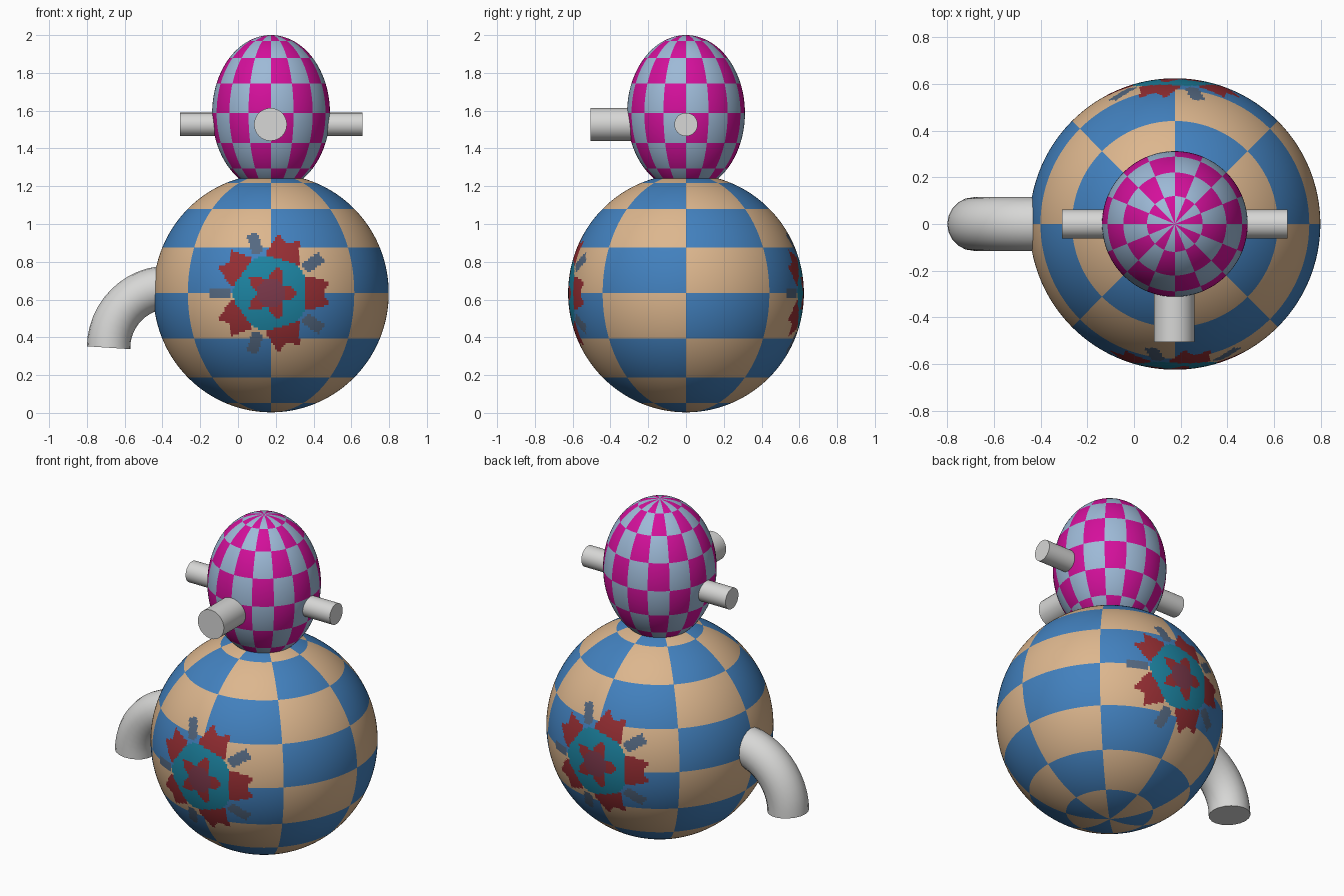
import bpy, bmesh, math
from mathutils import Vector

if "Cube" in bpy.data.objects:
    bpy.data.objects.remove(bpy.data.objects["Cube"])


def material(name, rgb):
    m = bpy.data.materials.new(name)
    m.diffuse_color = (*rgb, 1)
    m.use_nodes = True
    m.node_tree.nodes["Principled BSDF"].inputs["Base Color"].default_value = m.diffuse_color
    return m


TAN = material("tan", (0.72, 0.47, 0.27))
BLUE = material("blue", (0.055, 0.22, 0.52))
TEAL = material("teal", (0.012, 0.23, 0.36))
RED = material("red", (0.31, 0.028, 0.034))
MAROON = material("maroon", (0.2, 0.04, 0.07))
SLATE = material("slate", (0.09, 0.14, 0.22))
PALE = material("pale blue", (0.34, 0.49, 0.68))
PINK = material("magenta", (0.66, 0.005, 0.33))
GREY = material("light grey", (0.68, 0.68, 0.67))

CX = 0.175  # axis of body and head


def checker(c, radii, step):
    """0 or 1 on a chequer of 'step' degree sectors and 22.5 degree bands."""
    lon = math.degrees(math.atan2(c.y, c.x)) + 90
    lat = math.degrees(math.asin(max(-1, min(1, c.z / radii[2]))))
    return (math.floor(lon / step) + math.floor(lat / 22.5)) % 2


def flower(c):
    """Material slot of the five-armed rosette on front and back, or None."""
    if abs(c.y) < 0.4:
        return None
    dx = -c.x if c.y > 0 else c.x
    r, a = math.hypot(dx, c.z), math.atan2(c.z, dx)
    fifth = math.tau / 5
    da = a - fifth * round(a / fifth)
    t = abs(da) / (fifth / 2)
    if r < 0.075:
        return 4
    if r < 0.145 - 0.08 * t:
        return 3
    # forked red arms
    u, w = r * math.cos(da), abs(r * math.sin(da))
    if 0.185 < u < 0.275 + 0.6 * w and w < 0.1 - 0.3 * (u - 0.17):
        return 3
    if r < 0.20:
        return 2
    # slate tips between and inside the arms
    db = fifth / 2 - abs(da)
    v, q = r * math.cos(db), r * abs(math.sin(db))
    if 0.22 < v < 0.33 and q < 0.03:
        return 5
    return None


def ball(name, centre, radii, segments, rings, mats, rule):
    bm = bmesh.new()
    bmesh.ops.create_uvsphere(bm, u_segments=segments, v_segments=rings, radius=1)
    bmesh.ops.scale(bm, vec=radii, verts=bm.verts)
    for f in bm.faces:
        f.material_index = rule(f.calc_center_median())
        f.smooth = True
    me = bpy.data.meshes.new(name)
    bm.to_mesh(me)
    bm.free()
    for m in mats:
        me.materials.append(m)
    ob = bpy.data.objects.new(name, me)
    ob.location = centre
    bpy.context.collection.objects.link(ob)


def rod(name, start, end, radius):
    a, b = Vector(start), Vector(end)
    bpy.ops.mesh.primitive_cylinder_add(vertices=32, radius=radius, depth=(b - a).length,
                                        location=(a + b) / 2)
    ob = bpy.context.object
    ob.name = name
    ob.rotation_euler = (b - a).to_track_quat('Z', 'Y').to_euler()
    ob.data.materials.append(GREY)
    bpy.ops.object.shade_smooth_by_angle()


# body: large chequered ball with a rosette front and back
BODY = (0.623, 0.624, 0.631)


def body_rule(c):
    f = flower(c)
    return checker(c, BODY, 45) if f is None else f


ball("body", (CX, 0, 0.634), BODY, 320, 160, [TAN, BLUE, TEAL, RED, MAROON, SLATE], body_rule)

# head: chequered egg
HEAD = (0.312, 0.312, 0.413)
ball("head", (CX, 0, 1.587), HEAD, 128, 64, [PALE, PINK], lambda c: checker(c, HEAD, 22.5))

# side pegs and nose
for side, name in ((-1, "left_peg"), (1, "right_peg")):
    rod(name, (CX + side * 0.2, 0, 1.527), (CX + side * 0.483, 0, 1.527), 0.062)
rod("nose", (CX - 0.003, -0.15, 1.527), (CX - 0.003, -0.505, 1.527), 0.087)

# spout: quarter-circle pipe opening downwards
cu = bpy.data.curves.new("spout", 'CURVE')
cu.dimensions = '3D'
cu.bevel_depth = 0.115
cu.bevel_resolution = 8
cu.use_fill_caps = True
path = [(-0.365 - 0.32 * math.cos(i * math.pi / 24), 0, 0.345 + 0.32 * math.sin(i * math.pi / 24))
        for i in range(13)]
sp = cu.splines.new('POLY')
sp.points.add(len(path) - 1)
for p, co in zip(sp.points, path):
    p.co = (*co, 1)
cu.materials.append(GREY)
spout = bpy.data.objects.new("spout", cu)
bpy.context.collection.objects.link(spout)
bpy.ops.object.select_all(action='DESELECT')
spout.select_set(True)
bpy.context.view_layer.objects.active = spout
bpy.ops.object.convert(target='MESH')
bpy.ops.object.shade_smooth_by_angle()
